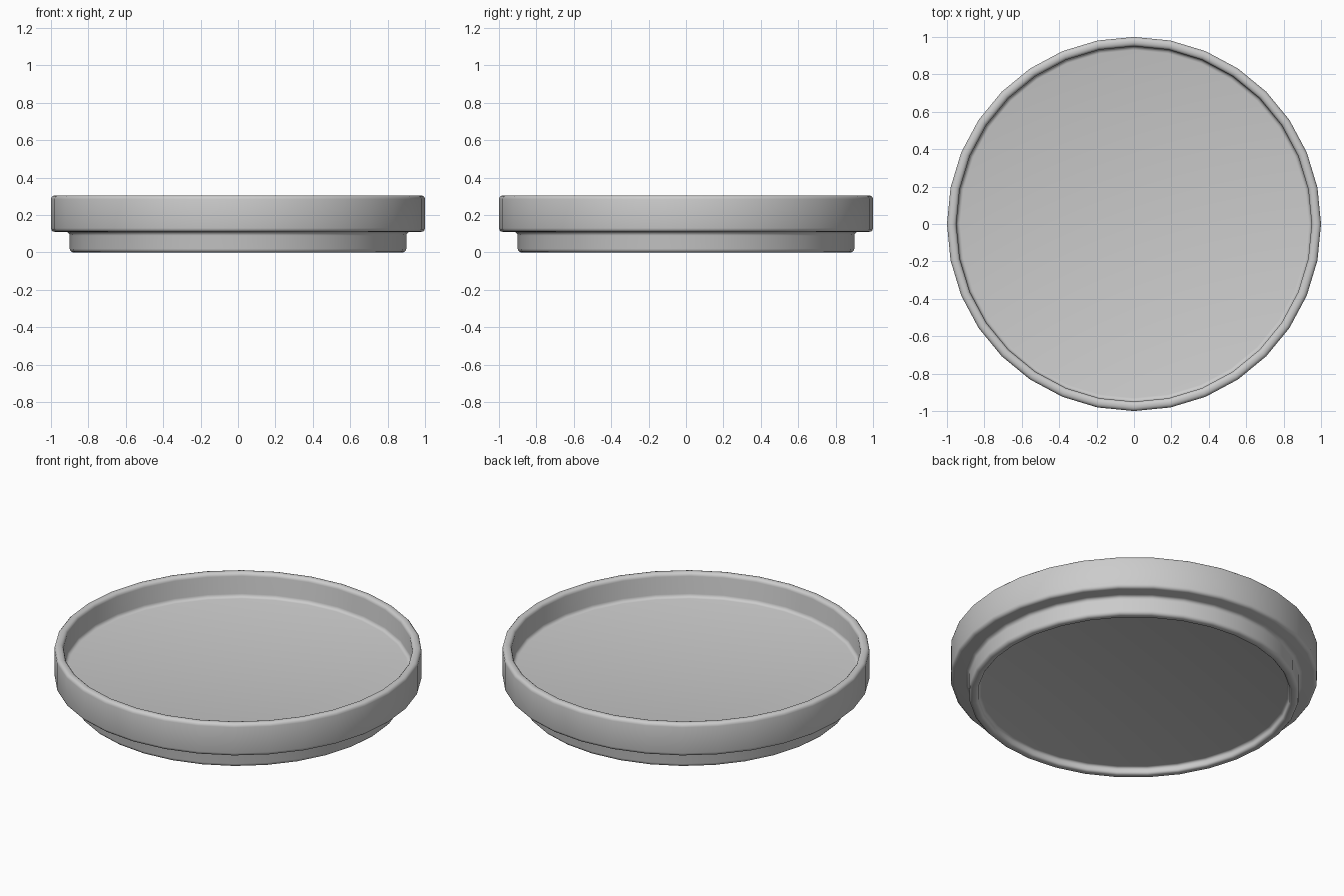
import bpy, bmesh, math
from mathutils import Vector

if "Cube" in bpy.data.objects:
    bpy.data.objects.remove(bpy.data.objects["Cube"])

SIDES = 32

# Half cross-section (radius, z) and corner rounding, from underside centre to floor centre
corners = [
    (0.85, 0.04, 0.015), (0.85, 0.0, 0.015),    # recessed underside, foot inner edge
    (0.90, 0.0, 0.02), (0.90, 0.11, 0.02),      # foot outer wall
    (1.00, 0.11, 0.02), (1.00, 0.305, 0.02),    # outer rim wall
    (0.95, 0.305, 0.02), (0.95, 0.16, 0.02),    # inner rim wall down to the floor
]


def rounded(points, steps=3):
    """Replace every corner by a small arc."""
    ends = [Vector((0, points[0][1]))] + [Vector(p[:2]) for p in points] + [Vector((0, points[-1][1]))]
    out = []
    for i, (x, z, r) in enumerate(points, 1):
        p = ends[i]
        a = (ends[i - 1] - p).normalized()
        b = (ends[i + 1] - p).normalized()
        centre = p + (a + b) * r
        for s in range(steps + 1):
            t = math.pi / 2 * s / steps
            out.append(centre - b * r * math.cos(t) - a * r * math.sin(t))
    return out


# Tray: revolve the profile, close underside and floor with flat caps
bm = bmesh.new()
rings = []
for p in rounded(corners):
    rings.append([bm.verts.new((p.x * math.cos(2 * math.pi * k / SIDES),
                                p.x * math.sin(2 * math.pi * k / SIDES), p.y))
                  for k in range(SIDES)])
for lo, hi in zip(rings, rings[1:]):
    for k in range(SIDES):
        n = (k + 1) % SIDES
        bm.faces.new((lo[k], lo[n], hi[n], hi[k]))
bm.faces.new(rings[0][::-1])
bm.faces.new(rings[-1])
bmesh.ops.recalc_face_normals(bm, faces=bm.faces)

mesh = bpy.data.meshes.new("round_tray")
bm.to_mesh(mesh)
bm.free()
tray = bpy.data.objects.new("round_tray", mesh)
bpy.context.collection.objects.link(tray)
bpy.context.view_layer.objects.active = tray
tray.select_set(True)
bpy.ops.object.shade_smooth_by_angle(angle=math.radians(40))
